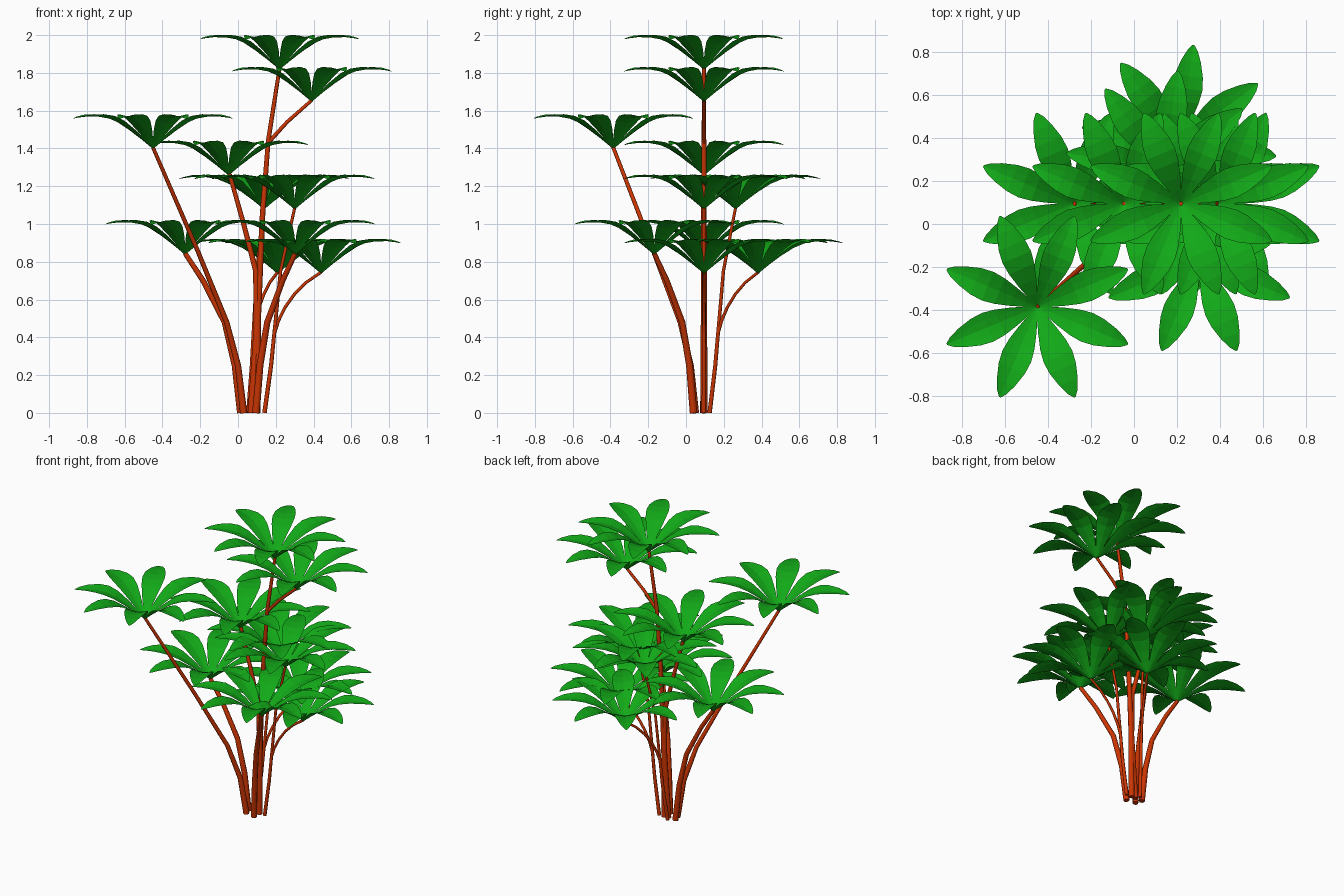
import bpy, bmesh, math
from mathutils import Vector

if "Cube" in bpy.data.objects:
    bpy.data.objects.remove(bpy.data.objects["Cube"])


def material(name, rgb):
    m = bpy.data.materials.new(name)
    m.diffuse_color = (*rgb, 1)
    m.use_nodes = True
    m.node_tree.nodes["Principled BSDF"].inputs["Base Color"].default_value = m.diffuse_color
    return m


GREEN = material("leaf green", (0.006, 0.40, 0.009))
BROWN = material("stem red brown", (0.60, 0.036, 0.001))


def add_object(name, mesh, mat, smooth):
    mesh.materials.clear()
    mesh.materials.append(mat)
    for p in mesh.polygons:
        p.use_smooth = smooth
    ob = bpy.data.objects.new(name, mesh)
    bpy.context.collection.objects.link(ob)
    return ob


# Leaf stations: radius from crown centre, height, half width
LEAF = [(0.0, -0.012, 0.006), (0.06, 0.036, 0.025), (0.12, 0.080, 0.045),
        (0.19, 0.124, 0.064), (0.25, 0.148, 0.072), (0.31, 0.158, 0.066),
        (0.38, 0.159, 0.046), (0.43, 0.153, 0.024), (0.456, 0.148, 0.004)]


def crown_mesh():
    """Eight gutter-shaped leaves arching out from one point."""
    bm = bmesh.new()
    for k in range(8):
        a = math.radians(22.5 + 45 * k)
        out, side = Vector((math.cos(a), math.sin(a), 0)), Vector((-math.sin(a), math.cos(a), 0))
        rows = []
        for r, z, w in LEAF:
            rows.append([bm.verts.new(out * r + side * (w * t) +
                                      Vector((0, 0, z + 0.2 * w * (abs(t) ** 1.3))))
                         for t in (-1, -0.5, 0, 0.5, 1)])
        for lo, hi in zip(rows, rows[1:]):
            for i in range(4):
                bm.faces.new((lo[i], hi[i], hi[i + 1], lo[i + 1]))
    bmesh.ops.recalc_face_normals(bm, faces=bm.faces)
    bm.normal_update()
    bmesh.ops.reverse_faces(bm, faces=[f for f in bm.faces if f.normal.z < 0])
    me = bpy.data.meshes.new("leaf_crown")
    bm.to_mesh(me)
    bm.free()
    return me


def stem(name, pts, r0, r1):
    """Tapered round stem through the given points."""
    cu = bpy.data.curves.new(name, "CURVE")
    cu.dimensions = "3D"
    cu.bevel_depth = 1.0
    cu.bevel_resolution = 2
    cu.use_fill_caps = True
    sp = cu.splines.new("POLY")
    sp.points.add(len(pts) - 1)
    for i, p in enumerate(pts):
        sp.points[i].co = (*p, 1)
        sp.points[i].radius = r0 + (r1 - r0) * i / (len(pts) - 1)
    tmp = bpy.data.objects.new("tmp", cu)
    bpy.context.collection.objects.link(tmp)
    bpy.context.view_layer.update()
    me = bpy.data.meshes.new_from_object(tmp.evaluated_get(bpy.context.evaluated_depsgraph_get()))
    bpy.data.objects.remove(tmp)
    add_object(name, me, BROWN, True)


def crown(name, p, turn=0):
    ob = add_object(name, crown_mesh(), GREEN, False)
    ob.location = p
    ob.rotation_euler.z = math.radians(turn)


Y = 0.095

# Tall trunk with a side branch near the top
stem("tall_trunk", [(0.10, Y, 0), (0.105, Y, 0.5), (0.13, Y, 1.05), (0.16, Y, 1.44), (0.22, Y, 1.825)], 0.019, 0.010)
stem("tall_branch", [(0.16, Y, 1.43), (0.26, Y, 1.54), (0.39, Y, 1.655)], 0.011, 0.009)
crown("tall_crown", (0.22, Y, 1.83))
crown("tall_branch_crown", (0.39, Y, 1.66))

# Middle trunk leaning slightly left
stem("middle_trunk", [(0.07, Y, 0), (0.10, Y, 0.45), (0.095, Y, 0.75), (0.03, Y, 1.0), (-0.045, Y, 1.265)], 0.019, 0.011)
crown("middle_crown", (-0.05, Y, 1.27))

# Long trunk leaning front left
stem("front_left_trunk", [(0.03, 0.05, 0), (0.0, 0.025, 0.25), (-0.06, -0.03, 0.48),
                          (-0.21, -0.17, 0.85), (-0.45, -0.385, 1.405)], 0.019, 0.010)
crown("front_left_crown", (-0.45, -0.385, 1.41))

# Two matching short trunks: one leaning left, one turned to lean front right
SHORT = [(0, 0), (0.03, 0.25), (0.085, 0.48), (0.20, 0.70), (0.295, 0.845)]
for name, bx, by, ang in (("left", 0.015, Y, 180), ("front_right", 0.095, 0.04, -45)):
    c, s = math.cos(math.radians(ang)), math.sin(math.radians(ang))
    pts = [(bx + d * c, by + d * s, z) for d, z in SHORT]
    stem(name + "_trunk", pts, 0.020, 0.013)
    crown(name + "_crown", (pts[-1][0], pts[-1][1], 0.85))

# Two matching thin forked trunks, the second turned towards the back
MAIN = [(0, 0), (0.035, 0.25), (0.055, 0.45), (0.085, 0.75), (0.16, 1.085)]
FORK = [(0.052, 0.42), (0.075, 0.49), (0.11, 0.56), (0.16, 0.63), (0.22, 0.69), (0.30, 0.745)]
for name, bx, by, ang in (("right", 0.14, Y, 0), ("back", 0.055, 0.125, 59)):
    c, s = math.cos(math.radians(ang)), math.sin(math.radians(ang))
    for part, path, r in (("trunk", MAIN, 0.012), ("fork", FORK, 0.009)):
        pts = [(bx + d * c, by + d * s, z) for d, z in path]
        stem(f"{name}_{part}", pts, r, 0.008)
        crown(f"{name}_{part}_crown", (pts[-1][0], pts[-1][1], path[-1][1] + 0.005), ang)
